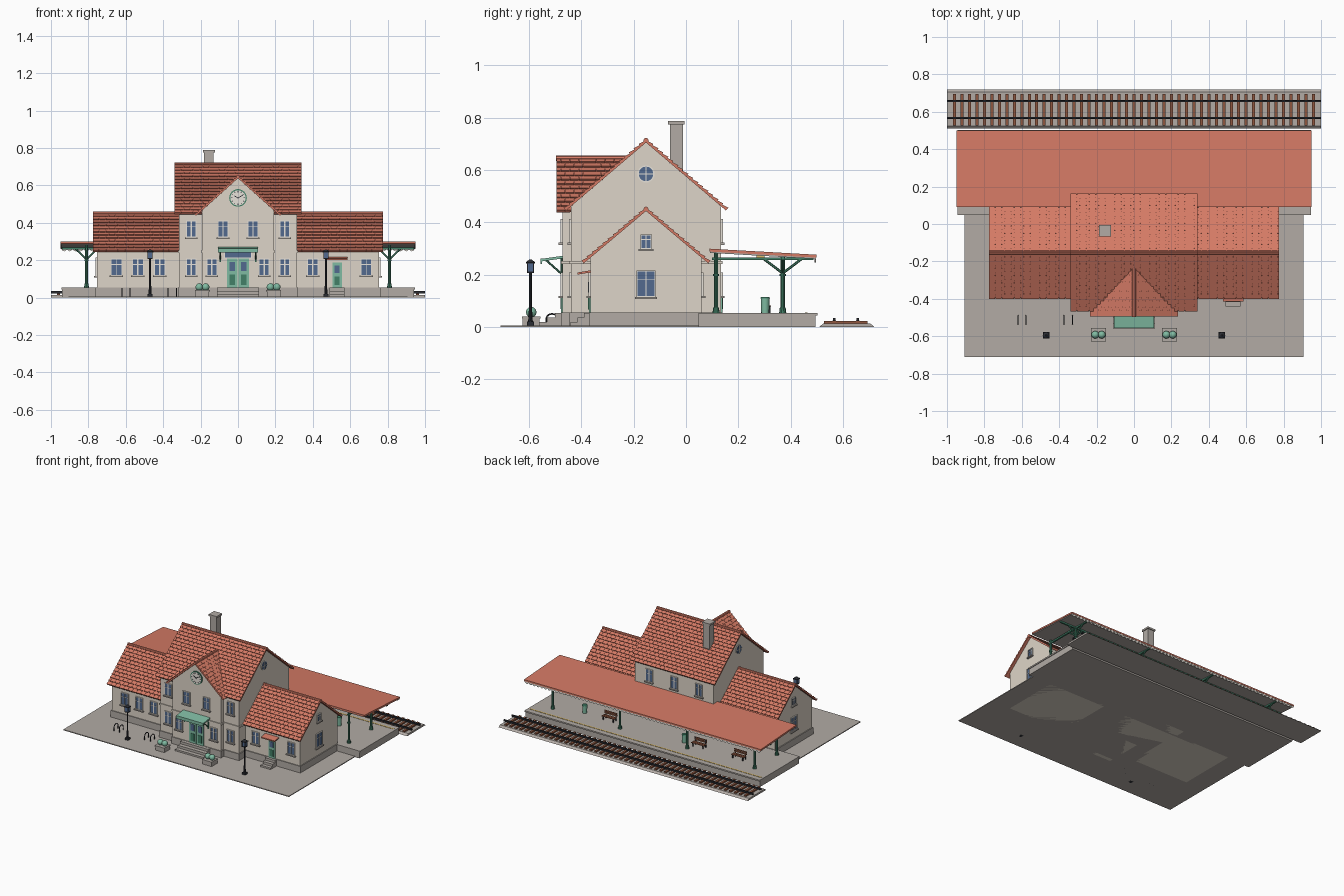
import bpy, bmesh, math
from mathutils import Matrix, Vector

if "Cube" in bpy.data.objects:
    bpy.data.objects.remove(bpy.data.objects["Cube"])

def material(name, *rgb):
    m = bpy.data.materials.new(name)
    m.diffuse_color = [((c / 255 + 0.055) / 1.055) ** 2.4 for c in rgb] + [1]
    m.use_nodes = True
    m.node_tree.nodes["Principled BSDF"].inputs["Base Color"].default_value = m.diffuse_color
    return m

CREAM = material("cream_render", 222, 213, 200)
STONE = material("grey_stone", 178, 171, 165)
TILE = material("terracotta", 212, 122, 101)
MINT = material("mint_green", 128, 187, 162)
GREEN = material("dark_green", 66, 128, 103)
GLASS = material("blue_glass", 82, 106, 142)
IRON = material("black_iron", 42, 44, 50)
WOOD = material("brown_wood", 142, 86, 62)
YELLOW = material("yellow_paint", 222, 190, 110)
WHITE = material("white_trim", 234, 229, 220)
I = Matrix.Identity(4)

class Part:
    """Collects primitives of one colour into one named object."""
    def __init__(self, name, mat):
        self.name, self.mat, self.bm = name, mat, bmesh.new()

    def box(self, x0, x1, y0, y1, z0, z1, M=I):
        c = Vector(((x0 + x1) / 2, (y0 + y1) / 2, (z0 + z1) / 2))
        S = Matrix.Diagonal((x1 - x0, y1 - y0, z1 - z0, 1))
        bmesh.ops.create_cube(self.bm, size=1, matrix=M @ Matrix.Translation(c) @ S)

    def rod(self, p, q, r, r2=None, seg=10):
        p, q = Vector(p), Vector(q)
        M = Matrix.Translation((p + q) / 2) @ (q - p).to_track_quat('Z', 'Y').to_matrix().to_4x4()
        bmesh.ops.create_cone(self.bm, cap_ends=True, segments=seg, radius1=r,
                              radius2=r if r2 is None else r2, depth=(q - p).length, matrix=M)

    def prism(self, a, b):
        """Solid between two matching outlines."""
        va, vb = [[self.bm.verts.new(p) for p in pts] for pts in (a, b)]
        self.bm.faces.new(va)
        self.bm.faces.new(vb[::-1])
        for i in range(len(va)):
            j = (i + 1) % len(va)
            self.bm.faces.new((va[j], va[i], vb[i], vb[j]))

    def prism_x(self, yz, x0, x1):
        self.prism([(x0, *p) for p in yz], [(x1, *p) for p in yz])

    def prism_y(self, xz, y0, y1):
        self.prism([(p[0], y0, p[1]) for p in xz], [(p[0], y1, p[1]) for p in xz])

    def done(self, smooth=0):
        bmesh.ops.recalc_face_normals(self.bm, faces=self.bm.faces)
        me = bpy.data.meshes.new(self.name)
        self.bm.to_mesh(me)
        me.materials.append(self.mat)
        ob = bpy.data.objects.new(self.name, me)
        bpy.context.collection.objects.link(ob)
        if smooth:
            bpy.ops.object.select_all(action='DESELECT')
            ob.select_set(True)
            bpy.context.view_layer.objects.active = ob
            bpy.ops.object.shade_smooth_by_angle(angle=math.radians(smooth))

def slope(part, eave, along, up, length, tile=0.034, course=0.025):
    """Tiled roof slope: staggered wedge tiles on a thin deck; length(t) gives the run of each course."""
    eave, u, up = Vector(eave), Vector(along), Vector(up)
    S, v = up.length, up.normalized()
    n = u.cross(v)
    n = n if n.z > 0 else -n
    P = lambda a, s, h: eave + u * a + v * s + n * h
    part.prism([P(0, 0, 0), P(length(0), 0, 0), P(length(1), S, 0), P(0, S, 0)],
               [P(0, 0, .006), P(length(0), 0, .006), P(length(1), S, .006), P(0, S, .006)])
    rows = round(S / course)
    for r in range(rows):
        s0, s1, L = S * r / rows, S * (r + 1) / rows, length((r + .5) / rows)
        a = -tile / 2 if r % 2 else 0
        while a < L - .002:
            a0, a1 = max(a, 0), min(a + tile - .0015, L)
            part.prism([P(a0, s0, .003), P(a1, s0, .003), P(a1, s0, .014), P(a0, s0, .014)],
                       [P(a0, s1, .003), P(a1, s1, .003), P(a1, s1, .008), P(a0, s1, .008)])
            a += tile

# Ground: forecourt, platform, track
p = Part("forecourt", STONE); p.box(-.905, .905, -.71, .06, 0, .006); p.done()
p = Part("platform", STONE); p.box(-.94, .94, .048, .495, 0, .047); p.box(-.945, .945, .048, .503, .043, .053); p.done()
p = Part("safety_line", YELLOW); p.box(-.93, .93, .455, .465, .053, .055); p.done()
p = Part("ballast", STONE); p.prism_x([(.51, 0), (.72, 0), (.705, .013), (.525, .013)], -1, 1); p.done()
p = Part("sleepers", WOOD)
for i in range(49):
    x = -.96 + i * .04
    p.box(x - .008, x + .008, .527, .695, .01, .023)
p.done()
p = Part("rails", IRON)
for y in (.567, .657):
    p.box(-1, 1, y - .006, y + .006, .022, .025)
    p.box(-1, 1, y - .004, y + .004, .025, .034)
p.done()

# Walls
RY = -.153
main = [(-.44, 0), (.134, 0), (.134, .461), (RY, .705), (-.44, .461)]
wing = [(-.366, 0), (.06, 0), (.06, .265), (RY, .443), (-.366, .265)]
bay = [(-.193, 0), (.193, 0), (.193, .465), (0, .638), (-.193, .465)]
p = Part("main_walls", CREAM); p.prism_x(main, -.315, .315); p.done()
p = Part("wing_walls", CREAM)
for s in (-1, 1): p.prism_x(wing, s * .3, s * .755)
p.done()
p = Part("front_bay_walls", CREAM); p.prism_y(bay, -.473, -.2); p.done()
p = Part("plinth", STONE)
p.box(-.761, .761, -.372, .066, 0, .054)
p.box(-.321, .321, -.446, .14, 0, .054)
p.box(-.199, .199, -.479, -.3, 0, .054)
p.done()
p = Part("string_course", CREAM)
p.box(-.321, .321, -.446, .14, .24, .252)
p.box(-.199, .199, -.479, -.3, .24, .252)
p.done()

# Roofs
p = Part("main_roof", TILE)
for e, up in (((-.34, RY - .306, .445), (0, .306, .26)), ((-.34, RY + .306, .445), (0, -.306, .26))):
    slope(p, e, (1, 0, 0), up, lambda t: .68)
p.rod((-.34, RY, .713), (.34, RY, .713), .01, seg=8)
p.done()
p = Part("wing_roofs", TILE)
for x in (-.775, .31):
    for s in (-1, 1):
        slope(p, (x, RY + s * .238, .243), (1, 0, 0), (0, -s * .238, .2), lambda t: .465)
    p.rod((x, RY, .45), (x + .465, RY, .45), .01, seg=8)
p.done()
p = Part("bay_roof", TILE)
for s in (-1, 1):
    slope(p, (s * .225, -.495, .437), (0, 1, 0), (-s * .225, 0, .201), lambda t: .05 + .225 * t)
p.rod((0, -.497, .645), (0, -.225, .645), .01, seg=8)
p.done()
p = Part("chimney", STONE); p.box(-.182, -.13, -.062, -.012, .55, .775); p.box(-.188, -.124, -.068, -.006, .775, .788); p.done()

# Windows: frame, glass, sill in a local frame whose -y points out of the wall
frames, glass, sills = Part("window_frames", WHITE), Part("window_glass", GLASS), Part("window_sills", STONE)
def face(x, y, z, deg=0):
    return Matrix.Translation((x, y, z)) @ Matrix.Rotation(math.radians(deg), 4, 'Z')

def window(M, w=.06, h=.09, mid=.008):
    a, b = w / 2, w / 2 - .004
    glass.box(-b, b, -.003, .002, .004, h - .004, M)
    for x in (-a, b): frames.box(x, x + .004, -.007, .002, 0, h, M)
    for z in (0, h - .004): frames.box(-b, b, -.007, .002, z, z + .004, M)
    frames.box(-mid / 2, mid / 2, -.006, .002, .004, h - .004, M)
    frames.box(-b, b, -.005, .002, h * .64, h * .64 + .003, M)
    sills.box(-a - .006, a + .006, -.014, .002, -.008, 0, M)

for x in (-.65, -.535, -.418, .4, .685): window(face(x, -.366, .118), mid=.008 if abs(x) < .6 else .003)
for s in (-1, 1):
    window(face(s * .25, -.44, .118), .056)
    window(face(s * .14, -.473, .118), .056)
    window(face(s * .25, -.44, .322), .056)
    window(face(s * .08, -.473, .322), .056, mid=.004)
    window(face(s * .755, RY, .115, s * 90), .072, .1, .003)
    window(face(s * .755, RY, .298, s * 90), .044, .055, .003)
    for x in (.42, .65): window(face(s * x, .06, .118, 180))
    window(face(s * .2, .134, .118, 180))
    window(face(s * .2, .134, .322, 180), .056)
    # round attic window
    X = s * .315
    frames.rod((X, RY, .585), (X + s * .004, RY, .585), .033, seg=24)
    glass.rod((X, RY, .585), (X + s * .006, RY, .585), .028, seg=24)
    M = face(X, RY, .585, s * 90)
    frames.box(-.002, .002, -.009, 0, -.028, .028, M)
    frames.box(-.028, .028, -.009, 0, -.002, .002, M)
window(face(0, .134, .322, 180), .056)

# Doors, their canopies and steps
doors, trim = Part("doors", MINT), Part("door_panels", GREEN)
def door(M, leaves, w, h):
    for i in range(leaves):
        x = (i - leaves / 2) * w
        doors.box(x + .002, x + w - .002, -.006, .002, 0, h, M)
        glass.box(x + w * .25, x + w * .75, -.008, .002, h * .58, h * .88, M)
        trim.box(x + w * .25, x + w * .75, -.008, .002, h * .1, h * .45, M)
door(face(0, -.473, .053), 2, .06, .155)
door(face(.53, -.366, .053), 1, .056, .135)
door(face(0, .134, .053, 180), 2, .05, .15)
doors.done(); trim.done()
glass.box(-.07, .07, -.478, -.47, .214, .24)
frames.box(-.075, .075, -.476, -.47, .209, .245)
for q in (frames, glass, sills): q.done()
p = Part("entrance_canopy", MINT)
p.prism_x([(-.556, .25), (-.47, .262), (-.47, .272), (-.556, .26)], -.108, .108)
p.box(-.108, .108, -.556, -.55, .24, .262)
p.done()
p = Part("entrance_canopy_brackets", GREEN)
for x in (-.095, .095):
    p.rod((x, -.473, .2), (x, -.535, .255), .004, seg=6)
    p.rod((x, -.477, .19), (x, -.477, .262), .004, seg=6)
p.done()
p = Part("side_door_canopy", TILE); p.prism_x([(-.415, .2), (-.366, .208), (-.366, .216), (-.415, .208)], .475, .585); p.done()
p = Part("steps", STONE)
for i in range(3):
    p.box(-.112, .112, -.473 - .029 * (3 - i), -.47, 0, .0177 * (i + 1))
    p.box(.49, .57, -.366 - .025 * (3 - i), -.36, 0, .0177 * (i + 1))
p.done()

# Clock in the gable
def disc(name, mat, r, d):
    p = Part(name, mat); p.rod((0, -.47, .533), (0, -.473 - d, .533), r, seg=32); p.done(30)
disc("clock_rim", GREEN, .047, .006)
disc("clock_face", WHITE, .041, .008)
p = Part("clock_hands", IRON)
C = Matrix.Translation((0, -.481, .533))
for k in range(12): p.box(-.0015, .0015, -.002, 0, .03, .038, C @ Matrix.Rotation(k * math.pi / 6, 4, 'Y'))
for deg, l in ((-60, .022), (60, .031)): p.box(-.002, .002, -.003, 0, -.004, l, C @ Matrix.Rotation(math.radians(deg), 4, 'Y'))
p.done()

# Platform canopy with posts and scalloped valance
p = Part("platform_canopy_roof", TILE); p.prism_x([(.09, .288), (.5, .265), (.5, .276), (.09, .299)], -.95, .95); p.done()
p = Part("platform_canopy_soffit", STONE); p.prism_x([(.092, .283), (.496, .26), (.496, .266), (.092, .289)], -.946, .946); p.done()
p = Part("valance", WHITE)
p.box(-.948, .948, .492, .498, .259, .268)
for i in range(63):
    x = -.945 + i * .03
    p.prism_y([(x, .26), (x + .03, .26), (x + .023, .251), (x + .015, .247), (x + .007, .251)], .492, .497)
p.done()
p = Part("canopy_posts", GREEN)
def post(x, y, top):
    p.rod((x, y, .05), (x, y, top), .008)
    p.rod((x, y, .05), (x, y, .075), .014, .011)
    p.rod((x, y, .195), (x, y, .203), .012)
for x in (-.81, -.27, .27, .81):
    post(x, .37, .268)
    p.box(x - .006, x + .006, .1, .488, .255, .266)
    for s in (-1, 1):
        p.rod((x, .37, .205), (x, .37 + s * .075, .262), .005, seg=6)
        p.rod((x, .37, .205), (x + s * .06, .37, .262), .005, seg=6)
for x in (-.81, .81): post(x, .115, .285)
p.box(-.94, .94, .364, .376, .256, .268)
p.done(30)
p = Part("canopy_lights", YELLOW)
for x in (-.54, 0, .54): p.box(x - .03, x + .03, .27, .3, .263, .274)
p.done()

# Benches and bins on the platform
wood, legs, bins = Part("benches", WOOD), Part("bench_legs", IRON), Part("litter_bins", MINT)
for x in (.4, -.32, -.64):
    for k in range(3): wood.box(x - .05, x + .05, .292 + k * .012, .302 + k * .012, .077, .081)
    for z in (.087, .1): wood.box(x - .05, x + .05, .287, .291, z, z + .01)
    for s in (-.04, .04):
        legs.box(x + s - .003, x + s + .003, .291, .324, .07, .077)
        legs.box(x + s - .003, x + s + .003, .286, .291, .053, .108)
        legs.box(x + s - .003, x + s + .003, .318, .323, .053, .077)
for x in (.6, -.2): bins.rod((x, .303, .053), (x, .303, .108), .015, .017, 12)
for q in (wood, legs, bins): q.done(30)
p = Part("bin_lids", GREEN)
for x in (.6, -.2): p.rod((x, .303, .108), (x, .303, .115), .019, .015, 12)
p.done(30)

# Forecourt: lamps, planters, bicycle hoops
posts, lanterns = Part("lamp_posts", IRON), Part("lamp_glass", GLASS)
box, bush = Part("planters", STONE), Part("bushes", MINT)
for s in (-1, 1):
    x, y = s * .47, -.595
    posts.box(x - .013, x + .013, y - .013, y + .013, 0, .02)
    posts.rod((x, y, .02), (x, y, .07), .009, .006)
    posts.rod((x, y, .07), (x, y, .208), .005)
    posts.box(x - .014, x + .014, y - .014, y + .014, .206, .211)
    lanterns.box(x - .012, x + .012, y - .012, y + .012, .211, .242)
    for a in (-.012, .012):
        for b in (-.012, .012): posts.box(x + a - .002, x + a + .002, y + b - .002, y + b + .002, .208, .244)
    posts.box(x - .017, x + .017, y - .017, y + .017, .242, .247)
    posts.rod((x, y, .247), (x, y, .258), .018, .004, 8)
    box.box(s * .19 - .036, s * .19 + .036, -.625, -.56, 0, .034)
    box.box(s * .19 - .039, s * .19 + .039, -.628, -.557, .032, .04)
    for d in (-.017, .017):
        bmesh.ops.create_icosphere(bush.bm, subdivisions=2, radius=.021, matrix=Matrix.Translation((s * .19 + d, -.592, .056)))
posts.done(30); lanterns.done(); box.done(); bush.done(60)
p = Part("bicycle_hoops", IRON)
for x in (-.62, -.578, -.375, -.328):
    pts = [(x, -.535, 0)] + [(x, -.5125 - .0225 * math.cos(k * math.pi / 6), .03 + .02 * math.sin(k * math.pi / 6)) for k in range(7)] + [(x, -.49, 0)]
    for a, b in zip(pts, pts[1:]): p.rod(a, b, .003, seg=6)
p.done(40)
